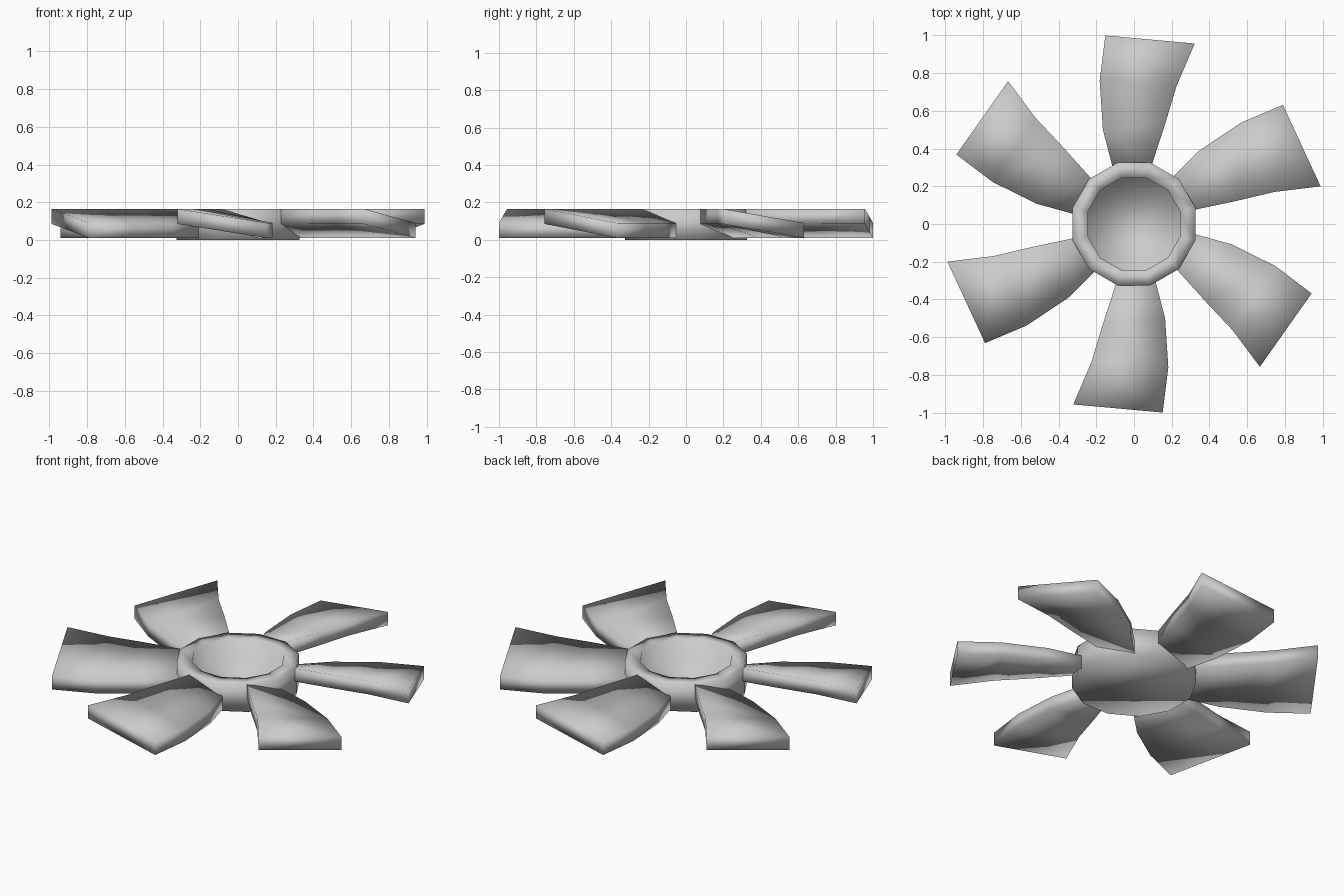
import bpy, bmesh, math
from mathutils import Matrix

if "Cube" in bpy.data.objects:
    bpy.data.objects.remove(bpy.data.objects["Cube"])


def make_object(name, bm):
    bmesh.ops.recalc_face_normals(bm, faces=bm.faces[:])
    for f in bm.faces:
        f.smooth = True
    mesh = bpy.data.meshes.new(name)
    bm.to_mesh(mesh)
    bm.free()
    obj = bpy.data.objects.new(name, mesh)
    bpy.context.collection.objects.link(obj)
    return obj


def ring(bm, radius, z, sides=12):
    return [bm.verts.new((radius * math.cos(math.radians(15 + 360 / sides * i)),
                          radius * math.sin(math.radians(15 + 360 / sides * i)), z))
            for i in range(sides)]


def bridge(bm, a, b):
    n = len(a)
    for i in range(n):
        j = (i + 1) % n
        bm.faces.new((a[i], a[j], b[j], b[i]))


# Hub: twelve-sided open cup, smooth shaded
bm = bmesh.new()
rings = [ring(bm, r, z) for r, z in
         [(0.337, 0.0), (0.337, 0.165), (0.253, 0.165), (0.253, 0.02)]]
for a, b in zip(rings, rings[1:]):
    bridge(bm, a, b)
bm.faces.new(rings[0])
bm.faces.new(rings[-1])
make_object("hub", bm)

# Blade outline from root to tip: low edge (x, y), high edge (x, y)
STATIONS = [((-0.113, 0.30), (0.09, 0.30)),
            ((-0.165, 0.50), (0.165, 0.53)),
            ((-0.182, 0.76), (0.225, 0.73)),
            ((-0.152, 1.00), (0.322, 0.957))]
THICK = 0.08

# Blades: pitched slabs, swept around the hub
for k in range(6):
    bm = bmesh.new()
    loops = []
    for low, high in STATIONS:
        loops.append([bm.verts.new((*low, 0.01)),
                      bm.verts.new((*high, 0.165 - THICK)),
                      bm.verts.new((*high, 0.165)),
                      bm.verts.new((*low, 0.01 + THICK))])
    for a, b in zip(loops, loops[1:]):
        bridge(bm, a, b)
    bm.faces.new(loops[0])
    bm.faces.new(loops[-1])
    bm.transform(Matrix.Rotation(math.radians(60 * k), 4, 'Z'))
    make_object(f"blade_{k + 1}", bm)
